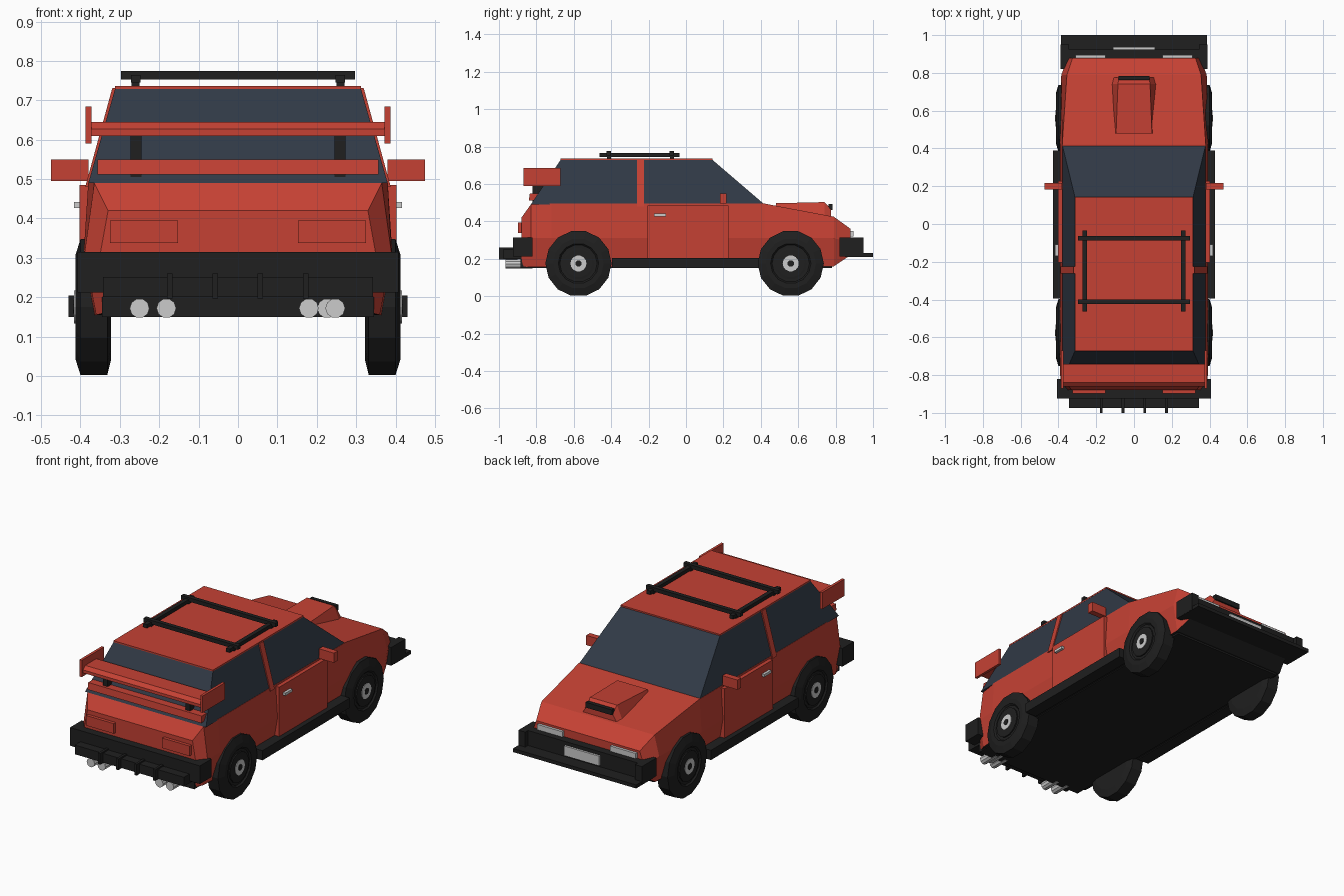
import bpy, bmesh, math
from mathutils import Vector

if "Cube" in bpy.data.objects:
    bpy.data.objects.remove(bpy.data.objects["Cube"])


def material(name, rgb):
    m = bpy.data.materials.new(name)
    m.diffuse_color = (*rgb, 1)
    m.use_nodes = True
    m.node_tree.nodes["Principled BSDF"].inputs["Base Color"].default_value = m.diffuse_color
    return m


RED = material("red paint", (0.56, 0.053, 0.034))
GLASS = material("dark glass", (0.03, 0.041, 0.06))
BLACK = material("black plastic", (0.014, 0.014, 0.014))
SILVER = material("silver", (0.6, 0.6, 0.6))


def finish(name, bm, *mats):
    bmesh.ops.recalc_face_normals(bm, faces=bm.faces)
    me = bpy.data.meshes.new(name)
    bm.to_mesh(me)
    bm.free()
    for m in mats:
        me.materials.append(m)
    ob = bpy.data.objects.new(name, me)
    bpy.context.collection.objects.link(ob)
    return ob


def loft(name, rings, *mats, rule=None):
    """Skin a list of equal-length point rings and cap both ends."""
    bm = bmesh.new()
    vs = [[bm.verts.new(p) for p in r] for r in rings]
    n = len(rings[0])
    for a, b in zip(vs, vs[1:]):
        for i in range(n):
            j = (i + 1) % n
            bm.faces.new((a[i], a[j], b[j], b[i]))
    bm.faces.new(vs[0])
    bm.faces.new(vs[-1])
    bmesh.ops.recalc_face_normals(bm, faces=bm.faces)
    if rule:
        for f in bm.faces:
            f.material_index = rule(f)
    return finish(name, bm, *mats)


def rect(x0, x1, y0, y1, z):
    return [(x0, y0, z), (x1, y0, z), (x1, y1, z), (x0, y1, z)]


def box(name, x, y, z, mat):
    return loft(name, [rect(*x, *y, z[0]), rect(*x, *y, z[1])], mat)


def pair(name, x, y, z, mat):
    """Box on the right and its mirror image on the left."""
    box("right_" + name, x, y, z, mat)
    box("left_" + name, (-x[1], -x[0]), y, z, mat)


def lathe(name, origin, axis, profile, mat, n=14):
    """Closed solid of revolution; profile holds (distance along axis, radius)."""
    a = Vector(axis)
    u = Vector((0, 0, 1))
    v = a.cross(u)
    rings = []
    for d, r in profile:
        angles = [2 * math.pi * (i + 0.5) / n for i in range(n)]
        rings.append([Vector(origin) + a * d + (u * math.cos(t) + v * math.sin(t)) * r
                      for t in angles])
    return loft(name, rings, mat)


# Body shell: cross-sections along the length
def section(y, bw, zb, mw, zm, tw, zt):
    half = [(bw, zb), (mw, zm), (tw, zt)]
    return [(x, y, z) for x, z in half] + [(-x, y, z) for x, z in reversed(half)]


loft("body", [
    section(-0.88, 0.34, 0.16, 0.35, 0.31, 0.33, 0.42),
    section(-0.83, 0.36, 0.155, 0.39, 0.31, 0.365, 0.49),
    section(-0.72, 0.365, 0.155, 0.392, 0.31, 0.38, 0.495),
    section(0.42, 0.365, 0.155, 0.392, 0.31, 0.38, 0.495),
    section(0.79, 0.36, 0.16, 0.385, 0.31, 0.355, 0.425),
    section(0.88, 0.33, 0.22, 0.35, 0.29, 0.325, 0.36),
], RED, BLACK, rule=lambda f: int(f.normal.z < -0.5))
box("undertray", (-0.345, 0.345), (-0.885, 0.78), (0.15, 0.2), BLACK)

# Cabin: glass all round with a painted roof
loft("cabin", [rect(-0.38, 0.38, -0.83, 0.42, 0.49),
               rect(-0.312, 0.312, -0.67, 0.14, 0.73)], GLASS)
box("roof", (-0.313, 0.313), (-0.672, 0.142), (0.729, 0.737), RED)
for s, side in ((1, "right"), (-1, "left")):
    loft(side + "_window_pillar",
         [[(s * x, y, z) for x, y in ((a, -0.262), (b, -0.262), (b, -0.225), (a, -0.225))]
          for a, b, z in ((0.36, 0.388, 0.48), (0.295, 0.319, 0.732))], RED)

# Doors, handles, mirrors, skirts
pair("door", (0.37, 0.402), (-0.205, 0.228), (0.2, 0.485), RED)
pair("door_handle", (0.40, 0.417), (-0.17, -0.108), (0.427, 0.442), SILVER)
pair("mirror", (0.38, 0.475), (0.183, 0.217), (0.495, 0.55), RED)
pair("side_skirt", (0.36, 0.43), (-0.395, 0.39), (0.15, 0.205), BLACK)

# Wheels
for y, end in ((0.56, "front"), (-0.575, "rear")):
    for s, side in ((1, "right"), (-1, "left")):
        nm = f"{end}_{side}_"
        c, ax = (0, y, 0.175), (s, 0, 0)
        lathe(nm + "tyre", c, ax,
              [(0.322, 0.1), (0.322, 0.135), (0.332, 0.177), (0.4, 0.177),
               (0.413, 0.135), (0.413, 0.108), (0.405, 0.1)], BLACK)
        lathe(nm + "rim", c, ax, [(0.38, 0.085), (0.412, 0.085), (0.413, 0.075)], BLACK)
        lathe(nm + "hub", c, ax, [(0.4, 0.043), (0.416, 0.043)], SILVER)
        lathe(nm + "hub_cap", c, ax, [(0.4, 0.018), (0.419, 0.018)], BLACK, 8)

# Rear bumper, diffuser, lamps, exhausts
box("rear_bumper", (-0.408, 0.408), (-0.925, -0.82), (0.212, 0.315), BLACK)
box("diffuser", (-0.343, 0.343), (-0.975, -0.88), (0.2, 0.252), BLACK)
for i, x in enumerate((-0.173, -0.058, 0.057, 0.172)):
    box(f"diffuser_fin_{i + 1}", (x - 0.007, x + 0.007), (-1.0, -0.9), (0.197, 0.26), BLACK)
pair("rear_lamp", (0.152, 0.325), (-0.898, -0.86), (0.338, 0.395), RED)
for i, (x, y) in enumerate(((-0.25, -0.965), (-0.182, -0.965), (0.18, -0.965),
                            (0.247, -0.965), (0.226, -0.93))):
    lathe(f"exhaust_{i + 1}", (x, y, 0.172), (0, 1, 0), [(0, 0.025), (0.11, 0.025)], SILVER, 10)

# Front bumper, splitter, headlamps, plate
box("front_bumper", (-0.385, 0.385), (0.82, 0.925), (0.212, 0.315), BLACK)
pair("front_bumper_end", (0.345, 0.388), (0.82, 0.95), (0.212, 0.315), BLACK)
box("splitter", (-0.387, 0.387), (0.85, 1.0), (0.21, 0.23), BLACK)
pair("headlamp", (0.15, 0.31), (0.86, 0.895), (0.318, 0.348), SILVER)
box("front_plate", (-0.11, 0.11), (0.92, 0.937), (0.24, 0.295), SILVER)

# Bonnet scoop
loft("bonnet_scoop", [
    [(-0.1, 0.48, 0.46), (0.1, 0.48, 0.46), (0.095, 0.48, 0.497), (-0.095, 0.48, 0.497)],
    [(-0.122, 0.74, 0.42), (0.122, 0.74, 0.42), (0.085, 0.74, 0.503), (-0.085, 0.74, 0.503)],
    [(-0.11, 0.775, 0.42), (0.11, 0.775, 0.42), (0.08, 0.775, 0.468), (-0.08, 0.775, 0.468)],
], RED)
box("scoop_intake", (-0.083, 0.083), (0.762, 0.784), (0.462, 0.492), BLACK)

# Rear wing, lower lip and supports
box("wing", (-0.375, 0.375), (-0.86, -0.74), (0.61, 0.627), RED)
loft("wing_top", [rect(-0.375, 0.375, -0.86, -0.74, 0.627),
                  rect(-0.375, 0.375, -0.84, -0.74, 0.645)], RED)
pair("wing_end_plate", (0.372, 0.387), (-0.87, -0.67), (0.59, 0.685), RED)
pair("wing_support", (0.245, 0.273), (-0.82, -0.75), (0.49, 0.615), BLACK)
loft("lower_lip", [rect(-0.357, 0.357, -0.84, -0.79, 0.512),
                   rect(-0.357, 0.357, -0.835, -0.79, 0.55)], RED)

# Roof rack
pair("rack_rail", (0.248, 0.272), (-0.462, -0.035), (0.745, 0.765), BLACK)
for y, end in ((-0.075, "front"), (-0.412, "rear")):
    box(f"rack_{end}_bar", (-0.297, 0.297), (y - 0.012, y + 0.012), (0.753, 0.775), BLACK)
    pair(f"rack_{end}_foot", (0.25, 0.27), (y - 0.01, y + 0.01), (0.73, 0.755), BLACK)
